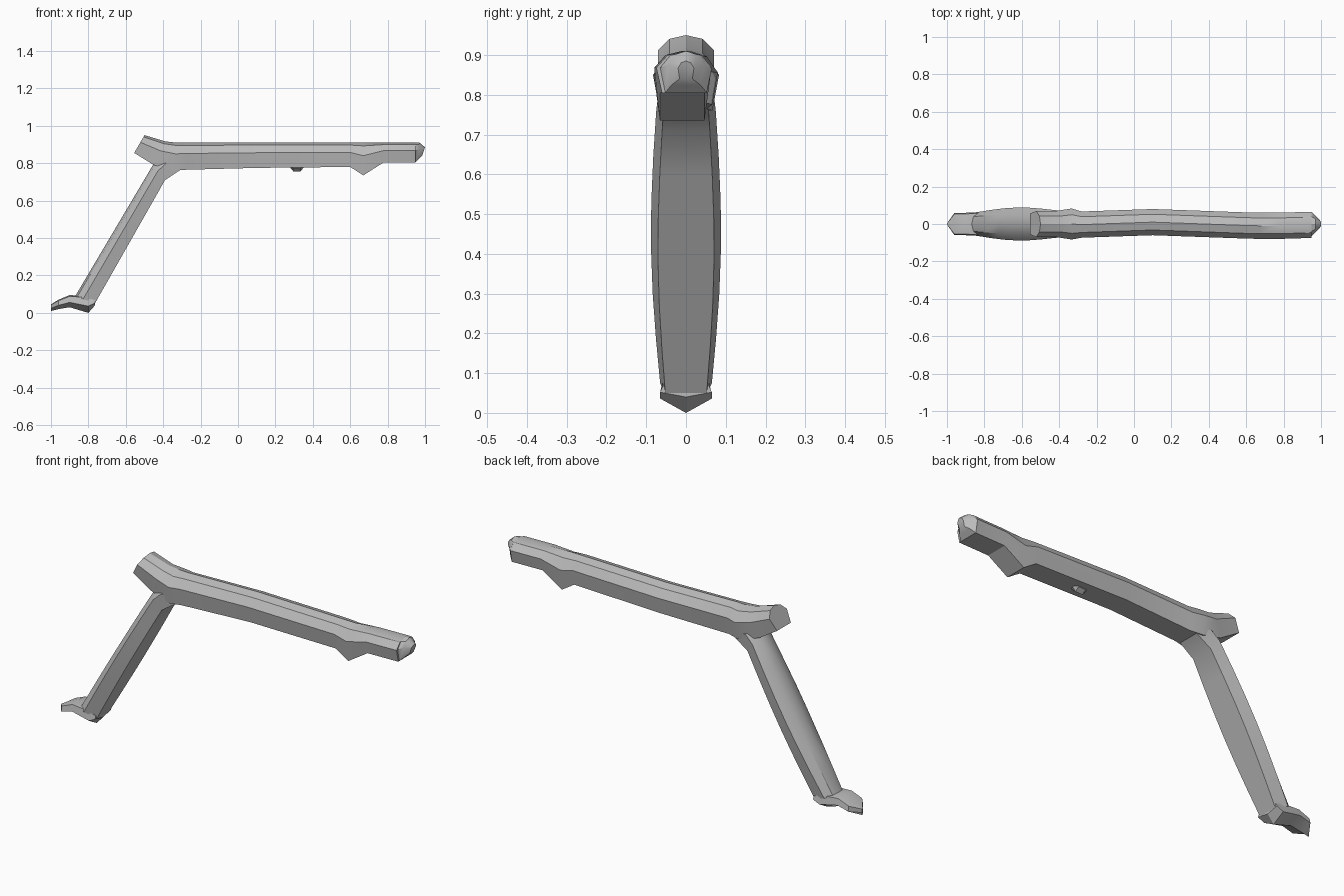
import bpy, bmesh, math
from mathutils import Vector

default_cube = bpy.data.objects.get("Cube")
if default_cube:
    bpy.data.objects.remove(default_cube)

grey = bpy.data.materials.new("plain grey")
grey.use_nodes = True
grey.diffuse_color = (0.5, 0.5, 0.5, 1)
shader = grey.node_tree.nodes["Principled BSDF"]
shader.inputs["Base Color"].default_value = grey.diffuse_color

# Half cross-sections: share of the half width, share of the way from ridge to belly
rounded = [(0, 0), (0.6, 0.1), (1, 0.4), (0.8, 1), (0, 1)]
keeled = [(0, 0), (0.9, 0.1), (1, 0.6), (0, 1)]


def make_ring(ridge, belly, half_width, outline=rounded, sway=0):
    """Return a closed, mirrored cross-section between a ridge and a belly point."""
    mirrored = [(-side, depth) for side, depth in outline[-2:0:-1]]
    ring = []
    for side, depth in outline + mirrored:
        point = Vector(ridge).lerp(Vector(belly), depth)
        ring.append((point.x, sway + side * half_width, point.y))
    return ring


def upright_ring(x, top, bottom, half_width, outline=rounded, sway=0):
    return make_ring((x, top), (x, bottom), half_width, outline, sway)


def skin(name, rings):
    """Join the rings into one closed, softly shaded part."""
    bm = bmesh.new()
    loops = [[bm.verts.new(point) for point in ring] for ring in rings]
    for near, far in zip(loops, loops[1:]):
        for index in range(len(near)):
            bm.faces.new((near[index - 1], near[index], far[index], far[index - 1]))
    bm.faces.new(loops[0])
    bm.faces.new(loops[-1])
    bmesh.ops.recalc_face_normals(bm, faces=bm.faces)
    mesh = bpy.data.meshes.new(name)
    bm.to_mesh(mesh)
    bm.free()
    mesh.materials.append(grey)
    part = bpy.data.objects.new(name, mesh)
    bpy.context.collection.objects.link(part)
    bpy.ops.object.select_all(action="DESELECT")
    part.select_set(True)
    bpy.context.view_layer.objects.active = part
    bpy.ops.object.shade_smooth_by_angle(angle=math.radians(32))


# Long tube: flared rear end, then a level ridge over a belly with a full-width fin
ridge_height = 0.91
tube_width = 0.07
tube = [
    make_ring((-0.5, 0.95), (-0.555, 0.855), tube_width),
    make_ring((-0.39, 0.917), (-0.45, 0.79), tube_width),
    make_ring((-0.33, ridge_height), (-0.34, 0.76), 0.083),
]
belly_line = [(-0.28, 0.765), (0.1, 0.775), (0.6, 0.78), (0.67, 0.735), (0.78, 0.805), (0.95, 0.805)]
for x, belly in belly_line:
    gentle_bend = 0.01 * math.cos(5 * (x - 0.1))
    tube.append(upright_ring(x, ridge_height, belly, tube_width, sway=gentle_bend))
skin("long_tube", tube)

# Blunt nose at the front end of the tube
skin("nose", [
    upright_ring(0.95, ridge_height, 0.805, 0.065),
    upright_ring(0.97, ridge_height, 0.825, 0.045),
    make_ring((1, 0.885), (0.985, 0.84), 0.02),
])

# Slanted leg: straight edges, widest in the middle, flaring into the tube
heel_back, heel_front = Vector((-0.87, 0.09)), Vector((-0.765, 0.05))
neck_back, neck_front = Vector((-0.455, 0.79)), Vector((-0.39, 0.71))
leg = []
leg_steps = 6
for step in range(leg_steps + 1):
    along = step / leg_steps
    swelling = 0.018 * math.sin(math.pi * along)
    leg.append(make_ring(heel_back.lerp(neck_back, along),
                         heel_front.lerp(neck_front, along),
                         0.065 + 0.01 * along + swelling))
leg.append(make_ring((-0.44, 0.82), (-0.3, 0.77), tube_width))
skin("slanted_leg", leg)

# Foot with an arched sole and a pointed toe
foot_stations = [
    (-0.765, 0.07, 0.04, 0.065),
    (-0.8, 0.09, 0, 0.065),
    (-0.9, 0.095, 0.03, 0.06),
    (-0.96, 0.07, 0.02, 0.06),
    (-1, 0.045, 0.01, 0.003),
]
skin("foot", [upright_ring(*station, outline=keeled) for station in foot_stations])

# Small stud under the tube, tapering downwards
stud_middle, stud_top = 0.315, 0.8
stud = []
for offset, bottom in ((-0.035, 0.775), (-0.02, 0.757), (0.02, 0.757), (0.035, 0.775)):
    stud.append(upright_ring(stud_middle + offset, stud_top, bottom, 0.02, outline=keeled))
skin("under_stud", stud)
